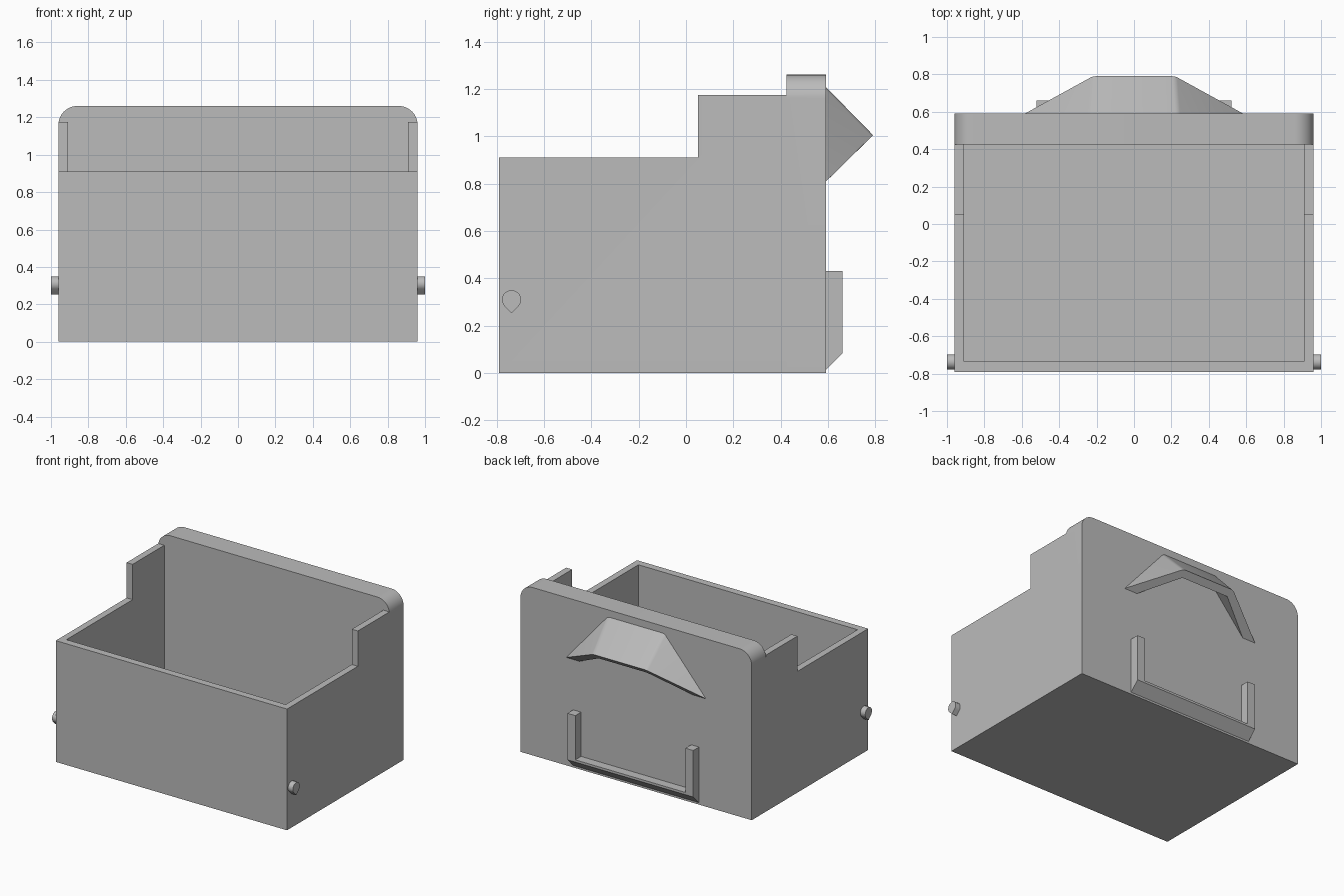
import bpy, bmesh
from math import sin, cos, pi, radians
from mathutils import Vector

cube = bpy.data.objects.get("Cube")
if cube:
    bpy.data.objects.remove(cube, do_unlink=True)

grey = bpy.data.materials.new("plain grey")
grey.use_nodes = True
colour = (0.5, 0.5, 0.5, 1)
grey.diffuse_color = colour
grey.node_tree.nodes["Principled BSDF"].inputs["Base Color"].default_value = colour


def finish(name, bm):
    mesh = bpy.data.meshes.new(name)
    bm.to_mesh(mesh)
    bm.free()
    mesh.materials.append(grey)
    obj = bpy.data.objects.new(name, mesh)
    bpy.context.collection.objects.link(obj)
    return obj


def prism(name, outline, axis, start, end):
    """Extrude an outline along x (points are y, z) or y (points are x, z)."""
    bm = bmesh.new()
    place = (lambda a, b: (start, a, b)) if axis == "x" else (lambda a, b: (a, start, b))
    face = bm.faces.new([bm.verts.new(place(a, b)) for a, b in outline])
    new = bmesh.ops.extrude_face_region(bm, geom=[face])["geom"]
    step = Vector((end - start, 0, 0)) if axis == "x" else Vector((0, end - start, 0))
    bmesh.ops.translate(bm, vec=step, verts=[g for g in new if isinstance(g, bmesh.types.BMVert)])
    bmesh.ops.recalc_face_normals(bm, faces=bm.faces)
    return finish(name, bm)


def rect(a0, a1, b0, b1):
    return [(a0, b0), (a1, b0), (a1, b1), (a0, b1)]


def arc(ca, cb, r, start, end, steps):
    angles = [radians(start + (end - start) * i / steps) for i in range(steps + 1)]
    return [(ca + r * cos(t), cb + r * sin(t)) for t in angles]


def combine(target, tool, operation):
    mod = target.modifiers.new(operation.lower(), "BOOLEAN")
    mod.operation, mod.object, mod.solver = operation, tool, "EXACT"
    bpy.context.view_layer.objects.active = target
    bpy.ops.object.modifier_apply(modifier=mod.name)
    bpy.data.objects.remove(tool, do_unlink=True)


def smooth(obj, angle):
    bpy.ops.object.select_all(action="DESELECT")
    obj.select_set(True)
    bpy.context.view_layer.objects.active = obj
    bpy.ops.object.shade_smooth_by_angle(angle=radians(angle))


W, FRONT, INNER, BACK, TOP = 0.96, -0.79, 0.425, 0.592, 1.26

# Open box with stepped side walls
stepped = [(FRONT, 0), (INNER, 0), (INNER, 1.175), (0.05, 1.175), (0.05, 0.91), (FRONT, 0.91)]
body = prism("drawer_body", stepped, "x", -W, W)
cavity = prism("cavity_cutter", rect(FRONT + 0.055, INNER + 0.1, 0.05, 1.5), "x", -0.91, 0.91)
combine(body, cavity, "DIFFERENCE")

# Thick back panel with rounded upper corners
r = 0.1
outline = [(-W, 0), (W, 0)] + arc(W - r, TOP - r, r, 0, 90, 12) + arc(r - W, TOP - r, r, 90, 180, 12)
panel = prism("back_panel", outline, "y", INNER, BACK)
combine(body, panel, "UNION")
smooth(body, 30)

# Teardrop pegs on both sides
drop = arc(-0.737, 0.31, 0.04, -45, 225, 24) + [(-0.737, 0.31 - 0.04 * 2 ** 0.5)]
for side, name in ((-1, "right_peg"), (1, "left_peg")):
    smooth(prism(name, drop, "x", side * W, side), 30)

# Label holder: two posts and a bottom rail with a sloped underside
X, IN, OUT, RAIL = 0.522, 0.457, 0.66, 0.1
rail_profile = [(BACK, 0.015), (OUT, 0.083), (OUT, RAIL), (BACK, RAIL)]
holder = prism("label_holder", rail_profile, "x", -X, X)
for side in (-1, 1):
    post = prism("holder_post", rect(BACK, OUT, RAIL, 0.432), "x", side * IN, side * X)
    combine(holder, post, "UNION")

# Hollow faceted pull hood: outer shell, rim and inner shell
bm = bmesh.new()
hood_points = {
    "outer_root": (0.235, BACK, 1.207), "outer_nose": (0.22, 0.79, 1.005),
    "outer_tip": (0.58, BACK, 0.81), "inner_root": (0.2, BACK, 1.123),
    "inner_nose": (0.2, 0.75, 0.965), "inner_tip": (0.47, BACK, 0.81),
}
v = {(k, s): bm.verts.new((s * x, y, z)) for k, (x, y, z) in hood_points.items() for s in (-1, 1)}
for layer in ("outer", "inner"):
    root, nose, tip = (layer + "_" + part for part in ("root", "nose", "tip"))
    bm.faces.new([v[root, -1], v[root, 1], v[nose, 1], v[nose, -1]])
    for s in (-1, 1):
        bm.faces.new([v[root, s], v[nose, s], v[tip, s]])
bm.faces.new([v["outer_nose", -1], v["outer_nose", 1], v["inner_nose", 1], v["inner_nose", -1]])
for s in (-1, 1):
    bm.faces.new([v["outer_nose", s], v["outer_tip", s], v["inner_tip", s], v["inner_nose", s]])
    bm.faces.new([v["outer_root", s], v["outer_tip", s], v["inner_tip", s], v["inner_root", s]])
bm.faces.new([v["outer_root", -1], v["outer_root", 1], v["inner_root", 1], v["inner_root", -1]])
bmesh.ops.recalc_face_normals(bm, faces=bm.faces)
ridges = [bm.edges.get((v["outer_root", s], v["outer_nose", s])) for s in (-1, 1)]
bmesh.ops.bevel(bm, geom=ridges, offset=0.015, segments=3, profile=0.5, affect="EDGES")
smooth(finish("pull_hood", bm), 30)
